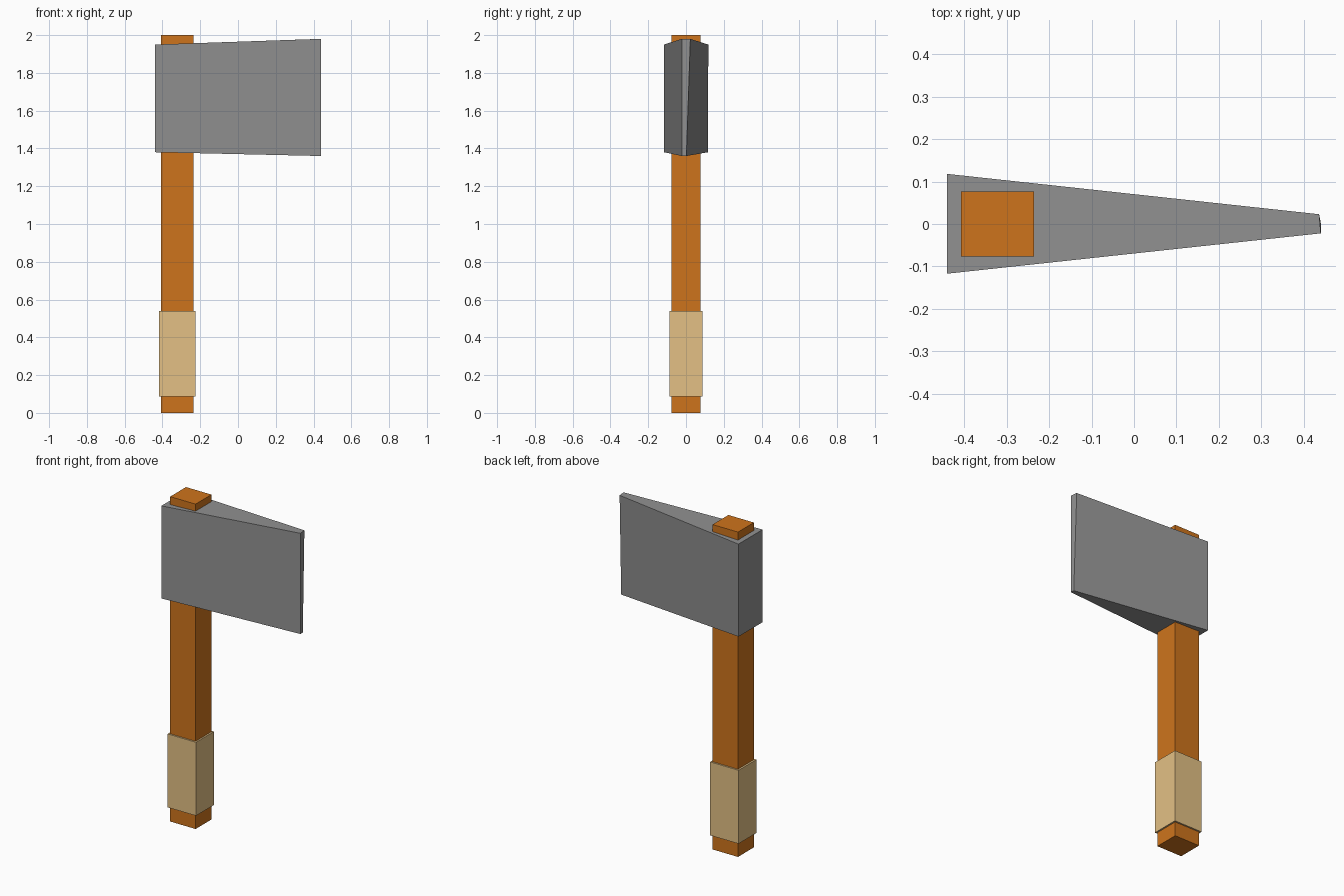
import bpy
import bmesh

if "Cube" in bpy.data.objects:
    bpy.data.objects.remove(bpy.data.objects["Cube"])


def linear(c):
    return c / 12.92 if c <= 0.04045 else ((c + 0.055) / 1.055) ** 2.4


def material(name, rgb):
    mat = bpy.data.materials.new(name)
    mat.diffuse_color = [linear(c / 255) for c in rgb] + [1]
    mat.use_nodes = True
    mat.node_tree.nodes["Principled BSDF"].inputs["Base Color"].default_value = mat.diffuse_color
    return mat


def prism(name, bottom, top, mat):
    """Solid between two matching rings of points, listed counter-clockwise."""
    bm = bmesh.new()
    lo = [bm.verts.new(p) for p in bottom]
    hi = [bm.verts.new(p) for p in top]
    n = len(lo)
    bm.faces.new(lo[::-1])
    bm.faces.new(hi)
    for i in range(n):
        j = (i + 1) % n
        bm.faces.new((lo[i], lo[j], hi[j], hi[i]))
    bmesh.ops.recalc_face_normals(bm, faces=bm.faces)
    mesh = bpy.data.meshes.new(name)
    bm.to_mesh(mesh)
    bm.free()
    mesh.materials.append(mat)
    obj = bpy.data.objects.new(name, mesh)
    bpy.context.collection.objects.link(obj)
    return obj


def bar(name, x0, x1, half_y, z0, z1, mat):
    ring = [(x0, -half_y), (x1, -half_y), (x1, half_y), (x0, half_y)]
    return prism(name, [(*p, z0) for p in ring], [(*p, z1) for p in ring], mat)


# wooden shaft running right through the head, with a wrapped grip
bar("handle", -0.408, -0.235, 0.077, 0.0, 2.0, material("wood", (206, 116, 28)))
bar("grip", -0.419, -0.225, 0.087, 0.088, 0.54, material("wrap", (227, 192, 133)))

# wedge head: thick square poll tapering to a blunt, slightly twisted edge
prism("axe_head",
      [(-0.44, -0.117, 1.38), (0.44, -0.022, 1.36),
       (0.44, 0.002, 1.36), (-0.44, 0.117, 1.38)],
      [(-0.44, -0.117, 1.95), (0.44, -0.022, 1.98),
       (0.436, 0.023, 1.98), (-0.44, 0.118, 1.95)],
      material("steel", (145, 145, 145)))
